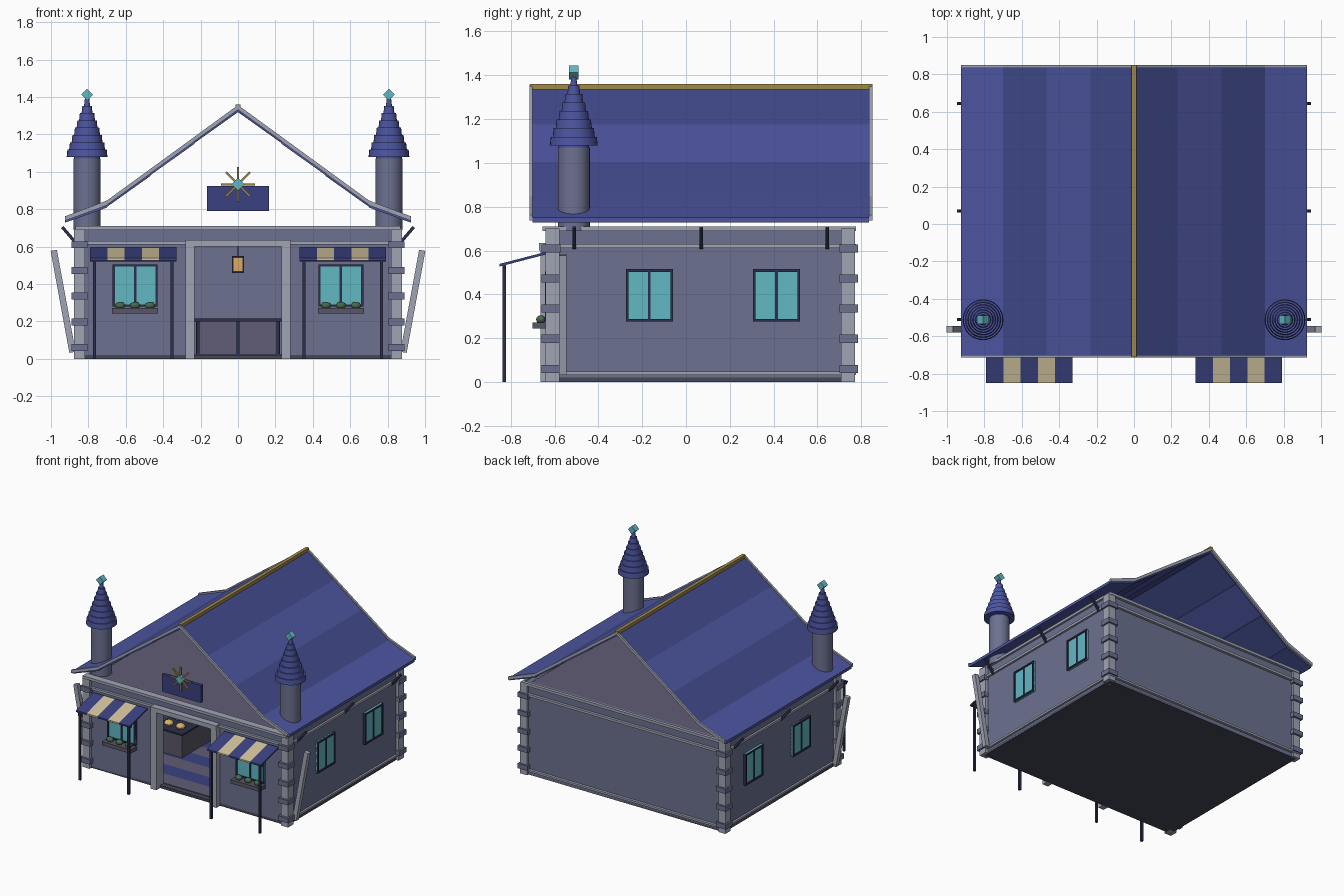
import bpy, bmesh, math
from mathutils import Vector, Matrix

if "Cube" in bpy.data.objects:
    bpy.data.objects.remove(bpy.data.objects["Cube"])

MATS = {}
COL = dict(wall="6C7190", trim="A0A5B4", roof_a="4D55A0", roof_b="424A8C", navy="3A4180", dark="2C2F4C",
           gold="A08A48", teal="62B8C4", cream="CFC19C", purple="615C76", leaf="47684F",
           bread="D8B268", lamp="E0A860", box="5A5666", base="444856")


def paint(ob, key):
    if key not in MATS:
        m = bpy.data.materials.new(key)
        rgb = [int(COL[key][i:i + 2], 16) / 255 for i in (0, 2, 4)]
        m.diffuse_color = [((c + .055) / 1.055) ** 2.4 for c in rgb] + [1]
        m.use_nodes = True
        m.node_tree.nodes["Principled BSDF"].inputs["Base Color"].default_value = m.diffuse_color
        MATS[key] = m
    ob.data.materials.append(MATS[key])


def finish(name, bm, key):
    bmesh.ops.recalc_face_normals(bm, faces=bm.faces)
    me = bpy.data.meshes.new(name)
    bm.to_mesh(me)
    bm.free()
    ob = bpy.data.objects.new(name, me)
    bpy.context.collection.objects.link(ob)
    paint(ob, key)
    return ob


def box(name, x, y, z, key):
    """Box from (min, max) ranges."""
    bm = bmesh.new()
    bmesh.ops.create_cube(bm, size=1)
    for v in bm.verts:
        v.co = [(r[0] + r[1]) / 2 + c * (r[1] - r[0]) for c, r in zip(v.co, (x, y, z))]
    return finish(name, bm, key)


def cbox(name, c, s, key):
    return box(name, *[(a - b / 2, a + b / 2) for a, b in zip(c, s)], key)


def prism(name, pts, y0, y1, key):
    """XZ outline extruded along y."""
    bm = bmesh.new()
    f = bm.faces.new([bm.verts.new((x, y0, z)) for x, z in pts])
    g = bmesh.ops.extrude_face_region(bm, geom=[f])["geom"]
    bmesh.ops.translate(bm, vec=(0, y1 - y0, 0), verts=[v for v in g if isinstance(v, bmesh.types.BMVert)])
    return finish(name, bm, key)


def bar(name, p, q, w, key):
    """Square beam between two points."""
    p, q = Vector(p), Vector(q)
    d = q - p
    bm = bmesh.new()
    bmesh.ops.create_cube(bm, size=1, matrix=Matrix.Diagonal((w, w, d.length, 1)))
    bm.transform(Matrix.Translation((p + q) / 2) @ d.to_track_quat('Z', 'Y').to_matrix().to_4x4())
    return finish(name, bm, key)


def lathe(name, x, y, prof, key, n=32):
    """Round part from (radius, z) rings, closed by caps."""
    bm = bmesh.new()
    rings = [[bm.verts.new((x + r * math.cos(2 * math.pi * i / n), y + r * math.sin(2 * math.pi * i / n), z))
              for i in range(n)] for r, z in prof]
    for a, b in zip(rings, rings[1:]):
        for i in range(n):
            bm.faces.new((a[i], a[(i + 1) % n], b[(i + 1) % n], b[i]))
    bm.faces.new(rings[0])
    bm.faces.new(rings[-1])
    return smooth(finish(name, bm, key))


def smooth(ob):
    bpy.ops.object.select_all(action='DESELECT')
    ob.select_set(True)
    bpy.context.view_layer.objects.active = ob
    bpy.ops.object.shade_smooth_by_angle(angle=math.radians(30))
    return ob


def ball(name, c, r, key):
    bm = bmesh.new()
    bmesh.ops.create_uvsphere(bm, u_segments=14, v_segments=8, radius=1,
                              matrix=Matrix.Translation(c) @ Matrix.Diagonal((*r, 1)))
    return smooth(finish(name, bm, key))


def diamond(name, c, s, d, key):
    """Cube turned 45 degrees about y."""
    bm = bmesh.new()
    bmesh.ops.create_cube(bm, size=1, matrix=Matrix.Translation(c) @ Matrix.Rotation(math.pi / 4, 4, 'Y')
                          @ Matrix.Diagonal((s, d, s, 1)))
    return finish(name, bm, key)


def window(name, c, w, h, side):
    """Two-pane window; side 0 faces -y, otherwise +-x."""
    def part(n, u, v, su, sv, t, key):
        if side == 0:
            cbox(n, (c[0] + u, c[1], c[2] + v), (su, t, sv), key)
        else:
            cbox(n, (c[0], c[1] + u, c[2] + v), (t, su, sv), key)
    part(name + "_glass", 0, 0, w, h, .02, "teal")
    for s in (-1, 1):
        part(name + "_jamb", s * (w / 2 - .006), 0, .012, h, .035, "dark")
        part(name + "_rail", 0, s * (h / 2 - .006), w, .012, .035, "dark")
    part(name + "_mullion", 0, 0, .012, h, .03, "dark")


X, YF, YB = .855, -.62, .755
# walls, floor and ceiling
box("floor_slab", (-X, X), (YF, YB), (0, .02), "base")
box("ceiling", (-X + .01, X - .01), (YF + .01, YB - .01), (.675, .698), "purple")
box("back_wall", (-X, X), (YB - .04, YB), (.002, .70), "wall")
box("front_wall_header", (-.24, .24), (YF, YF + .04), (.60, .70), "wall")
for i in range(10):
    y0 = YF + .04 + i * .1295
    box("floor_plank", (-X + .04, X - .04), (y0, y0 + .1295), (.02, .026), "navy" if i % 2 else "purple")
for s in (-1, 1):
    box("side_wall", sorted((s * (X - .04), s * X)), (YF, YB), (.002, .70), "wall")
    box("front_wall", sorted((s * .24, s * X)), (YF, YF + .04), (.002, .70), "wall")
    box("door_post", sorted((s * .232, s * .28)), (-.665, -.575), (0, .635), "trim")
    for z0, z1 in ((.032, .047), (.612, .63), (.69, .71)):
        box("side_trim", sorted((s * X, s * (X + .015))), (-.64, .775), (z0, z1), "trim")
box("door_lintel", (-.28, .28), (-.67, -.60), (.60, .635), "trim")
box("front_plate", (-.87, .87), (-.655, -.60), (.69, .71), "trim")
box("front_trim", (-.87, .87), (-.638, -.60), (.612, .63), "trim")
for z0, z1 in ((.032, .047), (.612, .63), (.69, .71)):
    box("back_trim", (-.87, .87), (.75, .775), (z0, z1), "trim")

# corner posts with stone blocks
for s in (-1, 1):
    for y in (-.61, .74):
        cbox("corner_post", (s * .847, y, .35), (.06, .064, .70), "trim")
        for i in range(5):
            cbox("corner_block", (s * .847, y + (.003 if y > 0 else -.006), .06 + i * .1375),
                 (.085, .085, .037), "wall")

# banded roof with flared eaves
prof = [(0, 1.345), (.2333, 1.175), (.4667, 1.005), (.70, .835), (.925, .75)]
for s in (-1, 1):
    for i, ((xa, za), (xb, zb)) in enumerate(zip(prof, prof[1:])):
        prism("roof_band", [(s * xa, za), (s * xb, zb), (s * xb, zb - .022), (s * xa, za - .026)],
              -.70, .835, "roof_a" if i % 2 else "roof_b")
        for y0, y1 in ((-.715, -.70), (.835, .85)):
            prism("rake_trim", [(s * xa, za + .012), (s * xb, zb + .012), (s * xb, zb - .012), (s * xa, za - .014)],
                  y0, y1, "trim")
    for y in (-.51, .07, .645):
        bar("eave_strut", (s * .94, y, .705), (s * .86, y, .612), .017, "dark")
    bar("leaning_buttress", (s * .985, -.562, .58), (s * .885, -.562, .035), .034, "trim")
box("ridge_cap", (-.013, .013), (-.71, .85), (1.33, 1.36), "gold")

# corner turrets
for s in (-1, 1):
    x, y = s * .807, -.512
    lathe("turret_shaft", x, y, [(.05, .66), (.05, .69), (.073, .69), (.073, 1.07)], "wall")
    steps = []
    for i in range(8):
        r = .109 - .0133 * i
        steps += [(r, 1.08 + .039 * i), (r - .004, 1.08 + .039 * (i + 1))]
    lathe("turret_roof", x, y, [(.07, 1.07), (.07, 1.08)] + steps, "roof_a")
    diamond("turret_gem", (x, y, 1.413), .045, .045, "teal")

# gable sign with star
box("gable_sign", (-.167, .167), (-.69, -.665), (.79, .925), "navy")
for k in range(4):
    a = k * math.pi / 4
    dx, dz = .092 * math.cos(a), .092 * math.sin(a)
    bar("star_ray", (-dx, -.698, .933 - dz), (dx, -.698, .933 + dz), .011, "gold")
diamond("star_gem", (0, -.70, .933), .05, .03, "teal")

# front windows, flower boxes and awnings
for s in (-1, 1):
    cx = s * .55
    window("front_window", (cx, -.625, .392), .24, .225, 0)
    box("flower_box", (cx - .123, cx + .123), (-.70, -.625), (.243, .272), "box")
    for k in (-1, 0, 1):
        ball("plant", (cx + k * .08, -.662, .285), (.028, .022, .02), "leaf")
    for i in range(5):
        x0 = s * .56 - .23 + i * .092
        ob = box("awning_stripe", (x0, x0 + .092), (-.85, -.635), (-.006, .006), "cream" if i % 2 else "navy")
        for v in ob.data.vertices:
            v.co.z += .533 + (v.co.y + .85) * .26
    for k in (-1, 1):
        px = s * .56 + k * .208
        box("awning_post", (px - .008, px + .008), (-.838, -.822), (0, .54), "dark")
    box("awning_rail", (s * .56 - .23, s * .56 + .23), (-.838, -.822), (.52, .534), "dark")
    for y in (-.167, .413):
        window("side_window", (s * (X + .004), y, .395), .215, .24, s)

# interior counters, back cabinet and hanging lantern
for s in (-1, 1):
    box("counter", sorted((s * .36, s * .58)), (-.17, .25), (.026, .20), "box")
    box("counter_top", sorted((s * .35, s * .59)), (-.18, .26), (.20, .213), "dark")
    for k in range(3):
        for u in (.42, .52):
            ball("bread", (s * u, -.1 + k * .12, .228), (.034, .034, .024), "bread")
    box("cabinet_panel", sorted((s * .005, s * .225)), (.58, .70), (.026, .20), "purple")
for x in (-.215, 0, .215):
    box("cabinet_stile", (x - .008, x + .008), (.57, .70), (.026, .20), "dark")
box("cabinet_top", (-.235, .235), (.56, .715), (.20, .215), "dark")
box("lantern", (-.024, .024), (-.024, .024), (.468, .54), "lamp")
for z in (.46, .54):
    box("lantern_cap", (-.032, .032), (-.032, .032), (z, z + .01), "dark")
for sx in (-1, 1):
    for sy in (-1, 1):
        cbox("lantern_bar", (sx * .027, sy * .027, .505), (.008, .008, .08), "dark")
box("lantern_chain", (-.003, .003), (-.003, .003), (.55, .68), "dark")
